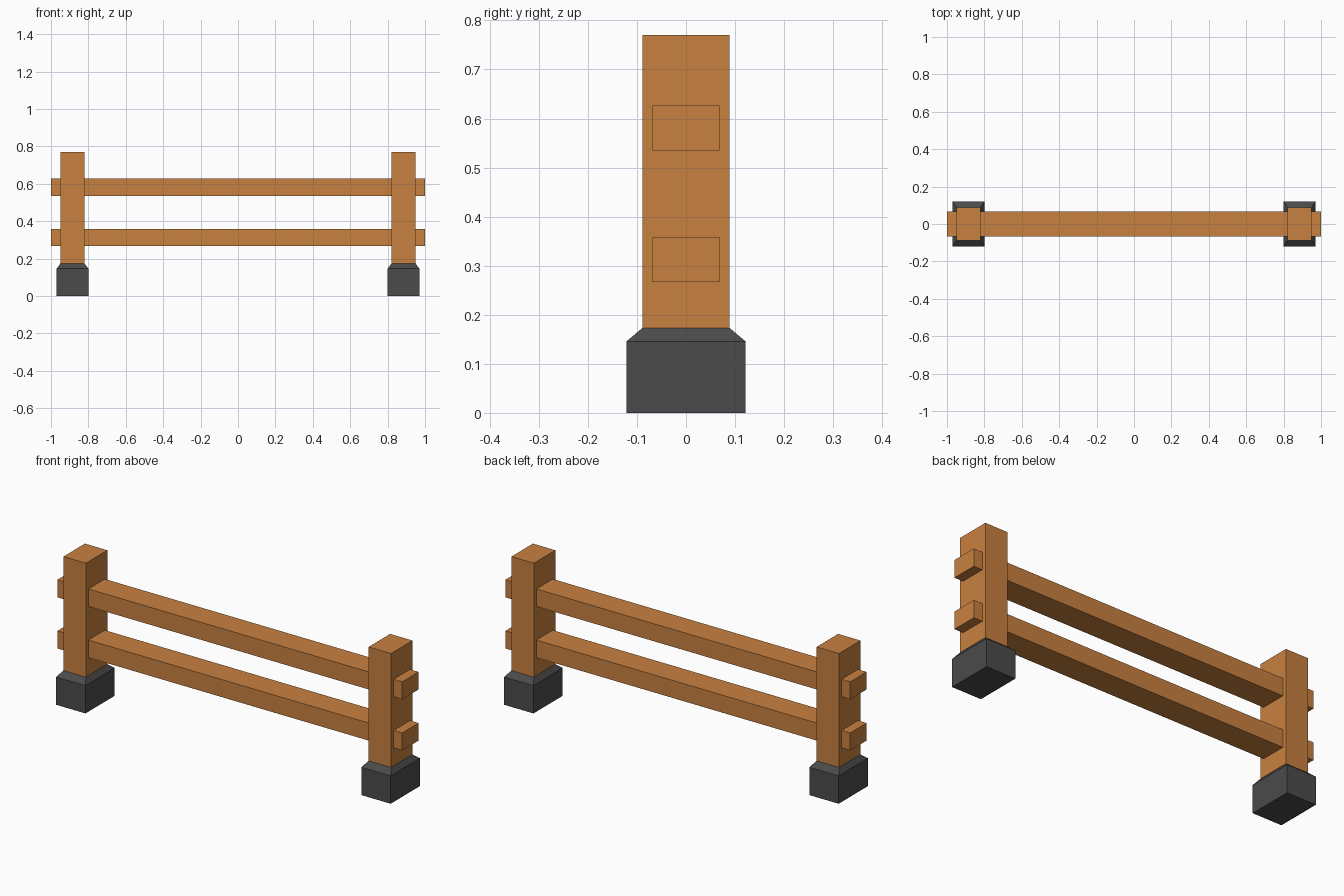
import bpy
import bmesh

cube = bpy.data.objects.get("Cube")
if cube:
    bpy.data.objects.remove(cube, do_unlink=True)


def make_material(name, color):
    mat = bpy.data.materials.new(name)
    mat.use_nodes = True
    mat.diffuse_color = color
    mat.node_tree.nodes["Principled BSDF"].inputs["Base Color"].default_value = color
    return mat


wood = make_material("orange wood", (0.58, 0.22, 0.052, 1))
stone = make_material("dark grey stone", (0.07, 0.07, 0.07, 1))


def stack(name, center_x, layers, mat):
    """Solid from stacked rectangles, each (half width, half depth, height)."""
    bm = bmesh.new()
    rings = [[bm.verts.new((center_x + sx * w, sy * d, z))
              for sx, sy in ((-1, -1), (1, -1), (1, 1), (-1, 1))]
             for w, d, z in layers]
    bm.faces.new(rings[0][::-1])
    bm.faces.new(rings[-1])
    for low, high in zip(rings, rings[1:]):
        for i in range(4):
            j = (i + 1) % 4
            bm.faces.new((low[i], low[j], high[j], high[i]))
    mesh = bpy.data.meshes.new(name)
    bm.to_mesh(mesh)
    bm.free()
    mesh.materials.append(mat)
    obj = bpy.data.objects.new(name, mesh)
    bpy.context.collection.objects.link(obj)
    return obj


# Posts standing in chamfered footings
POST_W, POST_D = 0.065, 0.089
FOOT_W, FOOT_D = 0.085, 0.121
for side, x in (("left", 0.885), ("right", -0.885)):
    stack(side + "_footing", x,
          [(FOOT_W, FOOT_D, 0), (FOOT_W, FOOT_D, 0.146), (POST_W, POST_D, 0.173)], stone)
    stack(side + "_post", x,
          [(POST_W, POST_D, 0.172), (POST_W, POST_D, 0.77)], wood)

# Rails running through both posts
for name, bottom in (("lower_rail", 0.267), ("upper_rail", 0.535)):
    stack(name, 0, [(1, 0.068, bottom), (1, 0.068, bottom + 0.092)], wood)
